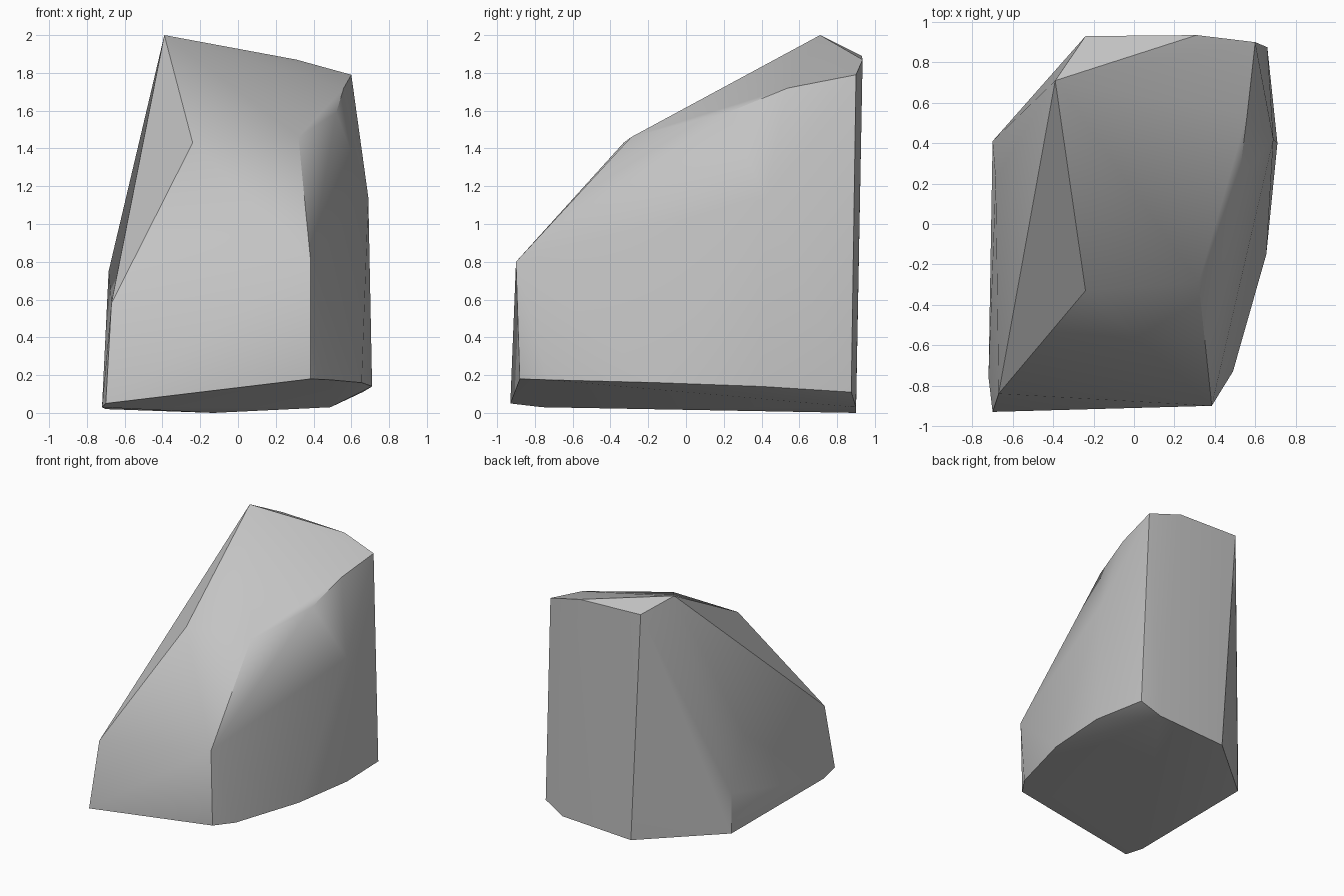
import bpy
import bmesh
import math

# Remove the default cube only
default_cube = bpy.data.objects.get("Cube")
if default_cube:
    bpy.data.objects.remove(default_cube, do_unlink=True)


def make_material(name, colour):
    """One flat matte colour, shown in the viewport and in renders."""
    material = bpy.data.materials.new(name)
    material.use_nodes = True
    material.diffuse_color = colour
    shader = material.node_tree.nodes["Principled BSDF"]
    shader.inputs["Base Color"].default_value = colour
    shader.inputs["Roughness"].default_value = 0.9
    return material


def hull_object(name, outlines, material, sharp_angle):
    """Wrap a convex skin around several outlines of corner points."""
    bm = bmesh.new()
    for outline in outlines:
        for corner in outline:
            bm.verts.new(corner)
    result = bmesh.ops.convex_hull(bm, input=list(bm.verts))

    # Drop any corner that ended up inside the skin
    leftover = {v for v in result["geom_interior"] + result["geom_unused"]
                if isinstance(v, bmesh.types.BMVert)}
    bmesh.ops.delete(bm, geom=list(leftover), context="VERTS")
    bmesh.ops.recalc_face_normals(bm, faces=list(bm.faces))

    mesh = bpy.data.meshes.new(name)
    bm.to_mesh(mesh)
    bm.free()
    mesh.materials.append(material)
    obj = bpy.data.objects.new(name, mesh)
    bpy.context.collection.objects.link(obj)

    # Smooth shading that keeps the chipped edges crisp
    bpy.ops.object.select_all(action="DESELECT")
    obj.select_set(True)
    bpy.context.view_layer.objects.active = obj
    bpy.ops.object.shade_smooth_by_angle(angle=math.radians(sharp_angle))
    return obj


# Underside corners, left of the image round to the back
underside = [
    (-.70, -.93, .05), (-.72, -.76, .03), (-.7, .41, .02),
    (-.13, .9, 0), (.49, .9, .03),
]

# Upper rim of the undercut along the right flank
undercut_rim = [
    (.385, -.88, .18), (.49, -.73, .175), (.655, -.15, .16),
    (.71, .4, .14), (.66, .875, .11),
]

# Ridge climbing the right flank, from the front to the back corner
right_ridge = [
    (.385, -.9, .8), (.32, -.29, 1.46), (.52, .22, 1.59),
    (.56, .54, 1.72), (.6, .9, 1.79),
]

# Ridge climbing the left flank, from the front to the peak
left_ridge = [(-.67, -.84, .58), (-.24, -.33, 1.43), (-.39, .71, 2)]

# Small back slope of the crown, and the bulges of both flanks
crown_back = [(-.24, .93, 1.89), (.31, .935, 1.87)]
flank_bulges = [(.69, .42, 1.14), (-.685, .22, .75), (-.7, .41, .35)]

stone = make_material("stone_grey", (.55, .55, .55, 1))
hull_object(
    "boulder",
    [underside, undercut_rim, right_ridge, left_ridge, crown_back, flank_bulges],
    stone,
    sharp_angle=30,
)
